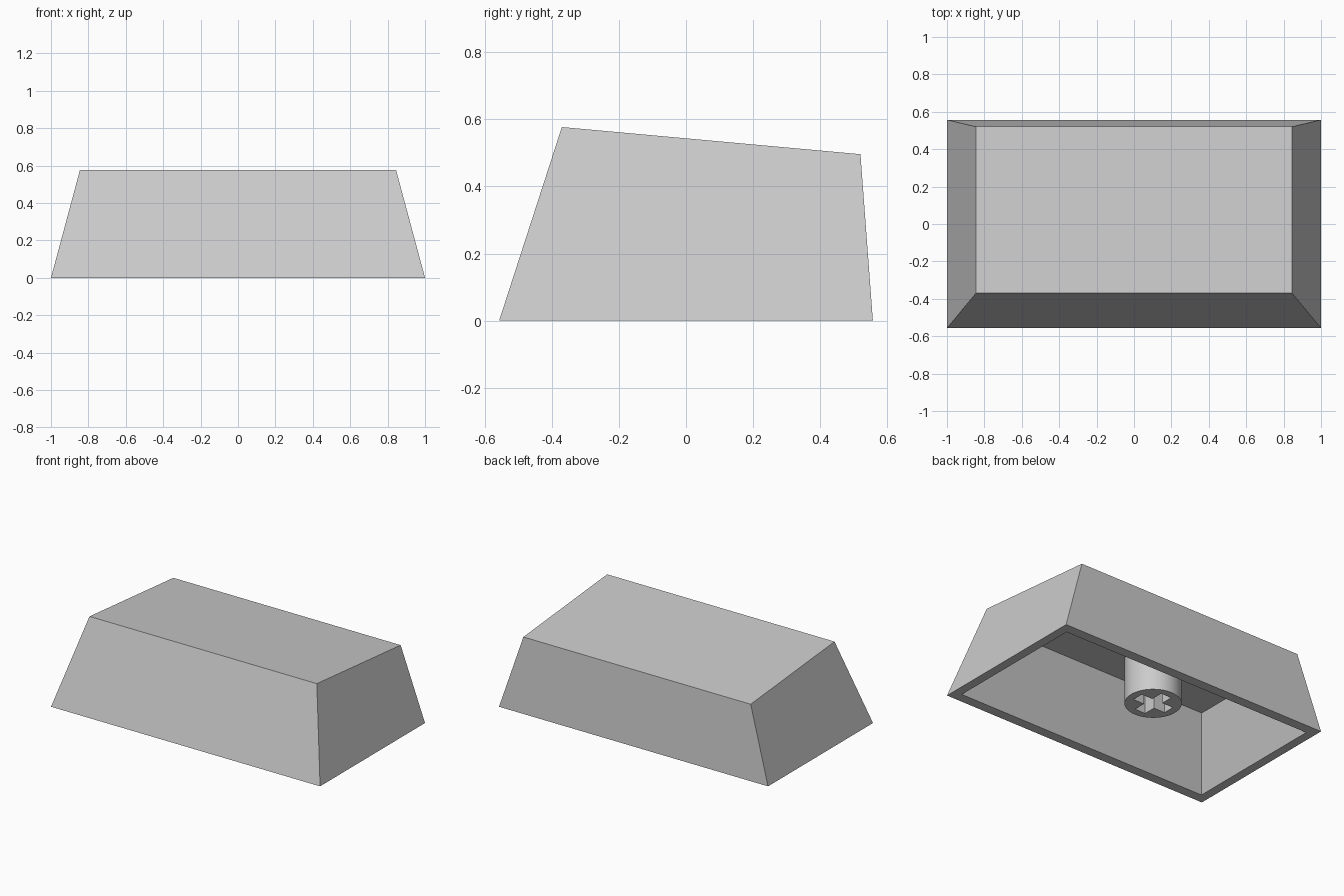
import bpy, bmesh, math

if "Cube" in bpy.data.objects:
    bpy.data.objects.remove(bpy.data.objects["Cube"])

# Single plastic colour
GREY = (0.6, 0.6, 0.6, 1)
plastic = bpy.data.materials.new("grey_plastic")
plastic.use_nodes = True
plastic.diffuse_color = GREY
plastic.node_tree.nodes["Principled BSDF"].inputs["Base Color"].default_value = GREY

CEILING = 0.428


def ring(bm, half_x, front, back):
    """Rectangle symmetric in x; front and back are (y, z) pairs."""
    corners = ((-half_x, *front), (half_x, *front), (half_x, *back), (-half_x, *back))
    return [bm.verts.new(c) for c in corners]


def bridge(bm, a, b):
    for i in range(4):
        j = (i + 1) % 4
        bm.faces.new((a[i], a[j], b[j], b[i]))


# Hollow tapered shell: sloping top, four walls, flat rim, inner cavity
bm = bmesh.new()
loops = [
    ring(bm, 0.845, (-0.37, 0.577), (0.52, 0.496)),
    ring(bm, 1.0, (-0.557, 0), (0.557, 0)),
    ring(bm, 0.94, (-0.49, 0), (0.49, 0)),
    ring(bm, 0.785, (-0.302, CEILING), (0.455, CEILING)),
]
for a, b in zip(loops, loops[1:]):
    bridge(bm, a, b)
bm.faces.new(loops[0])
bm.faces.new(loops[-1])
bmesh.ops.recalc_face_normals(bm, faces=bm.faces)
shell_mesh = bpy.data.meshes.new("cap_shell")
bm.to_mesh(shell_mesh)
bm.free()
shell = bpy.data.objects.new("cap_shell", shell_mesh)
shell_mesh.materials.append(plastic)
bpy.context.collection.objects.link(shell)

# Recessed round mounting stem with a cross-shaped socket, as an extruded profile
RADIUS, ARM, SLOT, SIDES = 0.172, 0.122, 0.039, 64
BOTTOM = 0.125
HEIGHT = CEILING - BOTTOM + 0.002
circle = [(RADIUS * math.cos(t), RADIUS * math.sin(t))
          for t in (math.tau * i / SIDES for i in range(SIDES))]
cross = []
for c, s in ((1, 0), (0, 1), (-1, 0), (0, -1)):
    for x, y in ((ARM, -SLOT), (ARM, SLOT), (SLOT, SLOT)):
        cross.append((x * c - y * s, x * s + y * c))

curve = bpy.data.curves.new("stem", "CURVE")
curve.dimensions = "2D"
curve.fill_mode = "BOTH"
curve.extrude = HEIGHT / 2
for outline in (circle, cross):
    spline = curve.splines.new("POLY")
    spline.points.add(len(outline) - 1)
    for point, (x, y) in zip(spline.points, outline):
        point.co = (x, y, 0, 1)
    spline.use_cyclic_u = True
stem = bpy.data.objects.new("stem", curve)
stem.location = (-0.15, 0, BOTTOM + HEIGHT / 2)
bpy.context.collection.objects.link(stem)

bpy.ops.object.select_all(action="DESELECT")
stem.select_set(True)
bpy.context.view_layer.objects.active = stem
bpy.ops.object.convert(target="MESH")
stem = bpy.context.view_layer.objects.active

bm = bmesh.new()
bm.from_mesh(stem.data)
bmesh.ops.remove_doubles(bm, verts=bm.verts, dist=0.0005)
bmesh.ops.recalc_face_normals(bm, faces=bm.faces)
bm.to_mesh(stem.data)
bm.free()
stem.data.materials.clear()
stem.data.materials.append(plastic)
bpy.ops.object.shade_smooth_by_angle(angle=math.radians(30))
